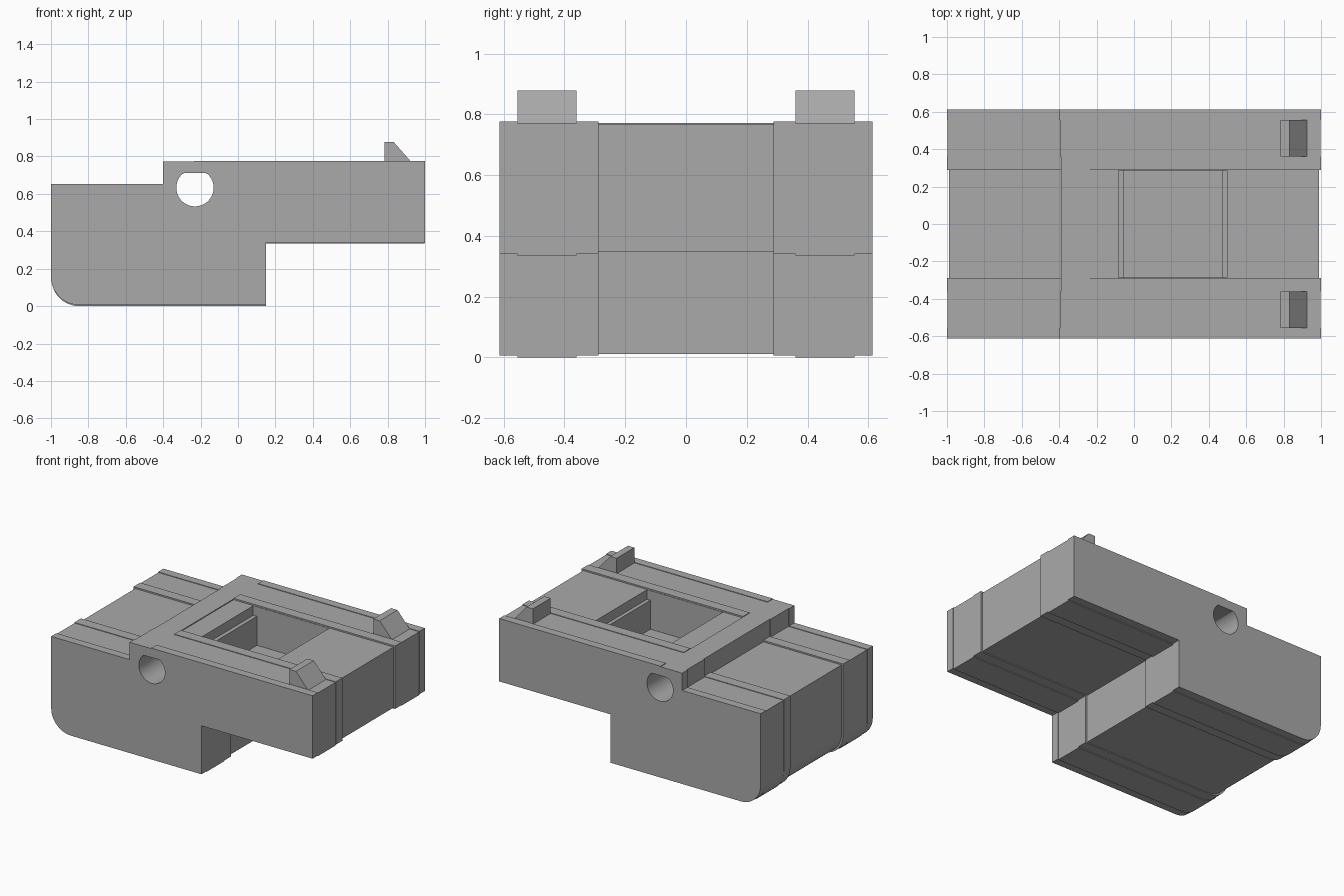
import bpy, bmesh
from math import sin, cos, pi, radians

cube = bpy.data.objects.get("Cube")
if cube:
    bpy.data.objects.remove(cube, do_unlink=True)

grey = bpy.data.materials.new("plain grey")
grey.use_nodes = True
grey.diffuse_color = (0.4, 0.4, 0.4, 1)
grey.node_tree.nodes["Principled BSDF"].inputs["Base Color"].default_value = (0.4, 0.4, 0.4, 1)


def loft(name, stations):
    """Join (y, xz profile) rings of equal length and cap both ends."""
    bm = bmesh.new()
    rings = [[bm.verts.new((x, y, z)) for x, z in prof] for y, prof in stations]
    n = len(rings[0])
    for a, b in zip(rings, rings[1:]):
        for i in range(n):
            j = (i + 1) % n
            bm.faces.new((a[i], a[j], b[j], b[i]))
    bm.faces.new(rings[0])
    bm.faces.new(rings[-1])
    bmesh.ops.remove_doubles(bm, verts=bm.verts, dist=0.0002)
    bmesh.ops.recalc_face_normals(bm, faces=bm.faces)
    mesh = bpy.data.meshes.new(name)
    bm.to_mesh(mesh)
    bm.free()
    mesh.materials.append(grey)
    ob = bpy.data.objects.new(name, mesh)
    bpy.context.collection.objects.link(ob)
    return ob


def activate(ob):
    bpy.ops.object.select_all(action="DESELECT")
    ob.select_set(True)
    bpy.context.view_layer.objects.active = ob


def cut(body, cutter):
    activate(body)
    mod = body.modifiers.new("cut", "BOOLEAN")
    mod.operation, mod.solver, mod.object = "DIFFERENCE", "EXACT", cutter
    bpy.ops.object.modifier_apply(modifier=mod.name)
    bpy.data.objects.remove(cutter, do_unlink=True)


def side_profile(inset, bottom, top, bar_top, step, deck):
    """Stepped side outline with one rounded lower corner."""
    left, r = -1 + inset, 0.15
    under = 0.335 + bottom
    pts = [(0.15 - inset, bottom), (0.15 - inset, under), (1 - inset, under),
           (1 - inset, top), (-0.235, top), (-0.235, bar_top),
           (step, bar_top), (step, deck), (left, deck)]
    for i in range(13):
        a = pi + i * pi / 24
        pts.append((left + r + r * cos(a), bottom + r + r * sin(a)))
    return pts


# Body: stepped bands across the width
outer = side_profile(0.0, 0.006, 0.776, 0.772, -0.4, 0.652)
rail = side_profile(0.002, 0.0, 0.772, 0.772, -0.395, 0.648)
inner = side_profile(0.0, 0.006, 0.776, 0.772, -0.39, 0.652)
centre = side_profile(0.012, 0.012, 0.766, 0.772, -0.39, 0.642)
bands = [(0.613, 0.555, outer), (0.555, 0.36, rail), (0.36, 0.288, inner)]
stations = []
for far, near, prof in bands:
    stations += [(-far, prof), (-near, prof)]
stations += [(-0.288, centre), (0.288, centre)]
for far, near, prof in reversed(bands):
    stations += [(near, prof), (far, prof)]
body = loft("body", stations)

# Cross bore with a flat roof
bore = []
for i in range(40):
    a = 2 * pi * i / 40
    bore.append((-0.23 + 0.1 * cos(a), min(0.633 + 0.1 * sin(a), 0.711)))
cut(body, loft("bore_cutter", [(-1, bore), (1, bore)]))

# Pocket with a ledge at each end
pocket = [(-0.055, 0.5), (0.472, 0.5), (0.472, 0.7), (0.498, 0.7),
          (0.498, 0.9), (-0.083, 0.9), (-0.083, 0.7), (-0.055, 0.7)]
cut(body, loft("pocket_cutter", [(-0.285, pocket), (0.285, pocket)]))
activate(body)
bpy.ops.object.shade_smooth_by_angle(angle=radians(20))

# Wedge clips
wedge = [(0.783, 0.76), (0.783, 0.878), (0.832, 0.878), (0.925, 0.772), (0.925, 0.76)]
for side, name in ((1, "back_clip"), (-1, "front_clip")):
    loft(name, [(side * 0.36, wedge), (side * 0.555, wedge)])
